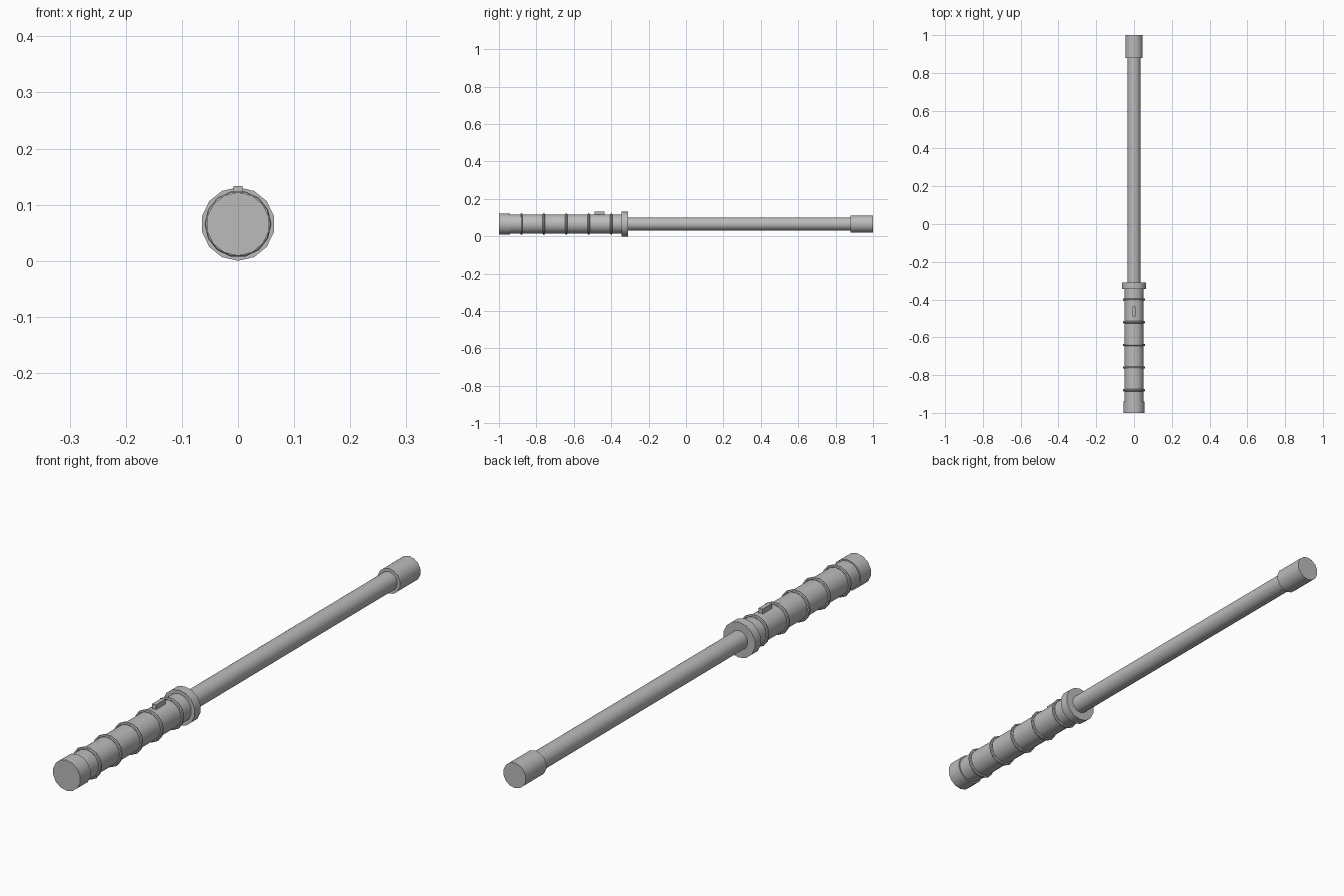
import bpy, math

if "Cube" in bpy.data.objects:
    bpy.data.objects.remove(bpy.data.objects["Cube"])

SIDES = 14
AXIS_Z = 0.0655

grey = bpy.data.materials.new("plain_grey")
grey.diffuse_color = (0.5, 0.5, 0.5, 1)
grey.use_nodes = True
grey.node_tree.nodes["Principled BSDF"].inputs["Base Color"].default_value = grey.diffuse_color


def finish(name, smooth=True):
    ob = bpy.context.object
    ob.name = name
    ob.data.materials.append(grey)
    if smooth:
        bpy.ops.object.shade_smooth_by_angle(angle=math.radians(40))
    return ob


def rod(name, y0, y1, radius):
    """Cylinder along y with a corner pointing straight up."""
    bpy.ops.mesh.primitive_cylinder_add(
        vertices=SIDES, radius=radius, depth=y1 - y0,
        location=(0, (y0 + y1) / 2, AXIS_Z), rotation=(math.pi / 2, 0, 0))
    return finish(name)


# Handle, shaft and end pieces
rod("end_cap", -1.0, -0.94, 0.0565)
rod("grip", -0.945, -0.34, 0.0515)
rod("guard", -0.345, -0.31, 0.0655)
rod("shaft", -0.315, 0.89, 0.035)
rod("tip", 0.88, 1.0, 0.0465)

# Raised rings along the grip
for i in range(5):
    bpy.ops.mesh.primitive_torus_add(
        major_segments=SIDES, minor_segments=8,
        major_radius=0.0535, minor_radius=0.006,
        location=(0, -0.88 + 0.12 * i, AXIS_Z), rotation=(math.pi / 2, 0, 0))
    finish("grip_ring")

# Thumb button on top of the grip
bpy.ops.mesh.primitive_cube_add(size=1, location=(0, -0.463, 0.121))
bpy.context.object.scale = (0.016, 0.055, 0.024)
finish("button", smooth=False)
